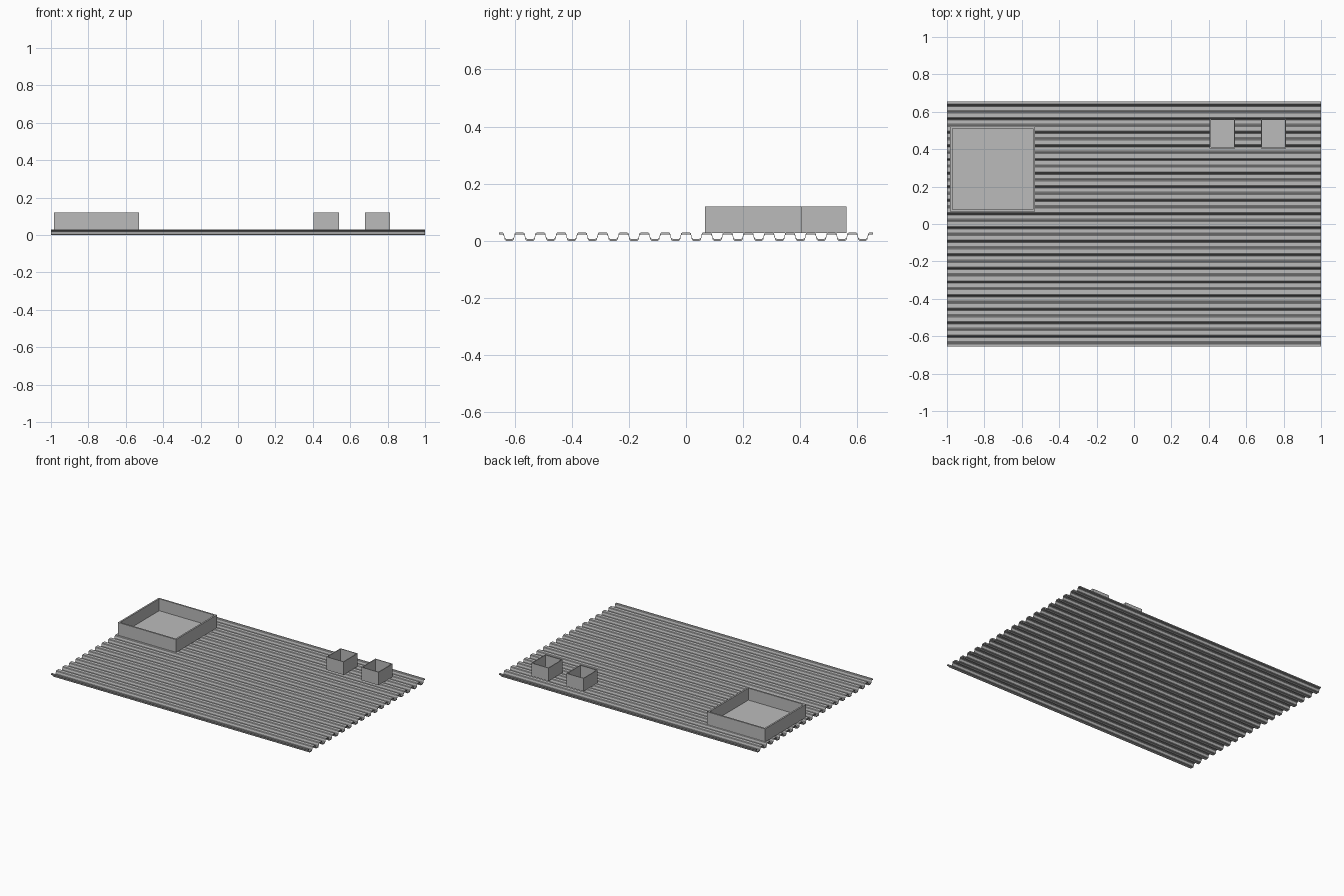
import bpy
import bmesh

if "Cube" in bpy.data.objects:
    bpy.data.objects.remove(bpy.data.objects["Cube"], do_unlink=True)

grey = bpy.data.materials.new("plain_grey")
grey.use_nodes = True
colour = (0.5, 0.5, 0.5, 1)
grey.diffuse_color = colour
grey.node_tree.nodes["Principled BSDF"].inputs["Base Color"].default_value = colour


def finish(bm, name):
    bmesh.ops.recalc_face_normals(bm, faces=bm.faces)
    mesh = bpy.data.meshes.new(name)
    bm.to_mesh(mesh)
    bm.free()
    mesh.materials.append(grey)
    obj = bpy.data.objects.new(name, mesh)
    bpy.context.collection.objects.link(obj)


# Corrugated roof sheets: a folded strip profile swept along x
PANELS, WAVES, HALF_DEPTH, HIGH, THICK = 6, 3, 0.655, 0.03, 0.007
PANEL_WIDTH = 2 * HALF_DEPTH / PANELS
PITCH = PANEL_WIDTH / WAVES
# One wave: fraction of pitch, fraction of fold height
WAVE = [(0, 1), (0.17, 1), (0.23, 0.85), (0.29, 0.15), (0.35, 0),
        (0.65, 0), (0.71, 0.15), (0.77, 0.85), (0.83, 1)]


def roof_sheet(name, y0):
    line = [(y0 + (w + u) * PITCH, THICK + h * (HIGH - THICK))
            for w in range(WAVES) for u, h in WAVE]
    line.append((y0 + PANEL_WIDTH, HIGH))
    bm = bmesh.new()
    rows = []
    for y, z in line:
        rows.append([bm.verts.new((x, y, zz)) for x, zz in
                     ((-1, z), (1, z), (1, z - THICK), (-1, z - THICK))])
    for a, b in zip(rows, rows[1:]):
        for i in range(4):
            j = (i + 1) % 4
            bm.faces.new((a[i], a[j], b[j], b[i]))
    bm.faces.new(rows[0])
    bm.faces.new(rows[-1])
    finish(bm, name)


for p in range(PANELS):
    roof_sheet(f"roof_sheet_{p + 1}", -HALF_DEPTH + p * PANEL_WIDTH)


# Open-topped boxes: inset the top face, then extrude it down to the floor
def open_box(name, x0, x1, y0, y1, wall, floor=0.036, bottom=0.028, top=0.12):
    bm = bmesh.new()
    bmesh.ops.create_cube(bm, size=1)
    for v in bm.verts:
        v.co.x = x1 if v.co.x > 0 else x0
        v.co.y = y1 if v.co.y > 0 else y0
        v.co.z = top if v.co.z > 0 else bottom
    bm.normal_update()
    lid = max(bm.faces, key=lambda f: f.calc_center_median().z)
    bmesh.ops.inset_individual(bm, faces=[lid], thickness=wall)
    inner = bmesh.ops.extrude_discrete_faces(bm, faces=[lid])["faces"][0]
    for v in inner.verts:
        v.co.z = floor
    finish(bm, name)


open_box("large_tray", -0.983, -0.53, 0.067, 0.522, 0.016)
for side, left in (("inner", 0.405), ("outer", 0.678)):
    open_box(f"small_vent_{side}", left, left + 0.135, 0.405, 0.562, 0.008)
